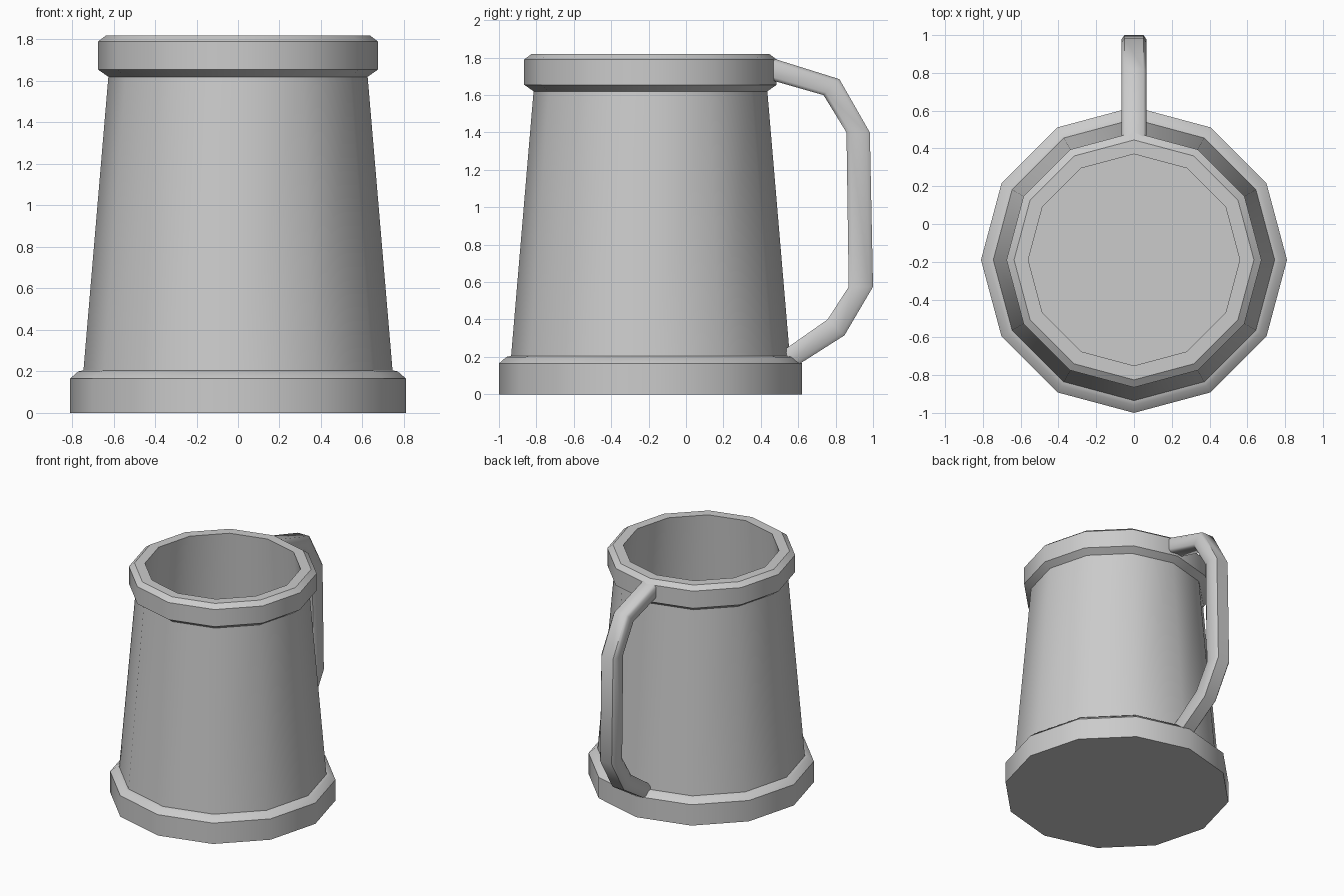
import bpy, bmesh, math

if "Cube" in bpy.data.objects:
    bpy.data.objects.remove(bpy.data.objects["Cube"])

CY = -0.19      # axis of the vessel
SIDES = 12


def finish(bm, name, angle):
    bmesh.ops.recalc_face_normals(bm, faces=bm.faces)
    me = bpy.data.meshes.new(name)
    bm.to_mesh(me)
    bm.free()
    ob = bpy.data.objects.new(name, me)
    bpy.context.collection.objects.link(ob)
    bpy.ops.object.select_all(action='DESELECT')
    ob.select_set(True)
    bpy.context.view_layer.objects.active = ob
    bpy.ops.object.shade_smooth_by_angle(angle=math.radians(angle))
    return ob


def loft(name, rings, angle):
    """Skin a list of point rings and cap both ends."""
    bm = bmesh.new()
    loops = [[bm.verts.new(p) for p in ring] for ring in rings]
    n = len(loops[0])
    for a, b in zip(loops, loops[1:]):
        for i in range(n):
            j = (i + 1) % n
            bm.faces.new((a[i], a[j], b[j], b[i]))
    bm.faces.new(loops[0])
    bm.faces.new(loops[-1])
    return finish(bm, name, angle)


def circle(r, z):
    return [(r * math.cos(2 * math.pi * i / SIDES),
             CY + r * math.sin(2 * math.pi * i / SIDES), z) for i in range(SIDES)]


# Vessel: foot, tapering wall, rim, then down the inside to the floor
profile = [(0.81, 0), (0.81, 0.165), (0.77, 0.20), (0.745, 0.205),
           (0.625, 1.62), (0.675, 1.655), (0.675, 1.79), (0.635, 1.82),
           (0.56, 1.82), (0.68, 0.20)]
loft("mug_body", [circle(r, z) for r, z in profile], 35)

# Handle: outer and inner (y, z) edges along the path, chamfered section
outer = [(0.42, 1.81), (0.82, 1.685), (0.983, 1.40), (1.0, 0.575), (0.847, 0.315), (0.54, 0.12)]
inner = [(0.42, 1.69), (0.735, 1.60), (0.858, 1.40), (0.87, 0.575), (0.757, 0.40), (0.50, 0.22)]
half = [(0.05, 0), (0.065, 0.16), (0.065, 0.84), (0.05, 1)]
section = half + [(-x, t) for x, t in reversed(half)]
loft("handle", [[(x, i[0] + (o[0] - i[0]) * t, i[1] + (o[1] - i[1]) * t) for x, t in section]
                for o, i in zip(outer, inner)], 50)
